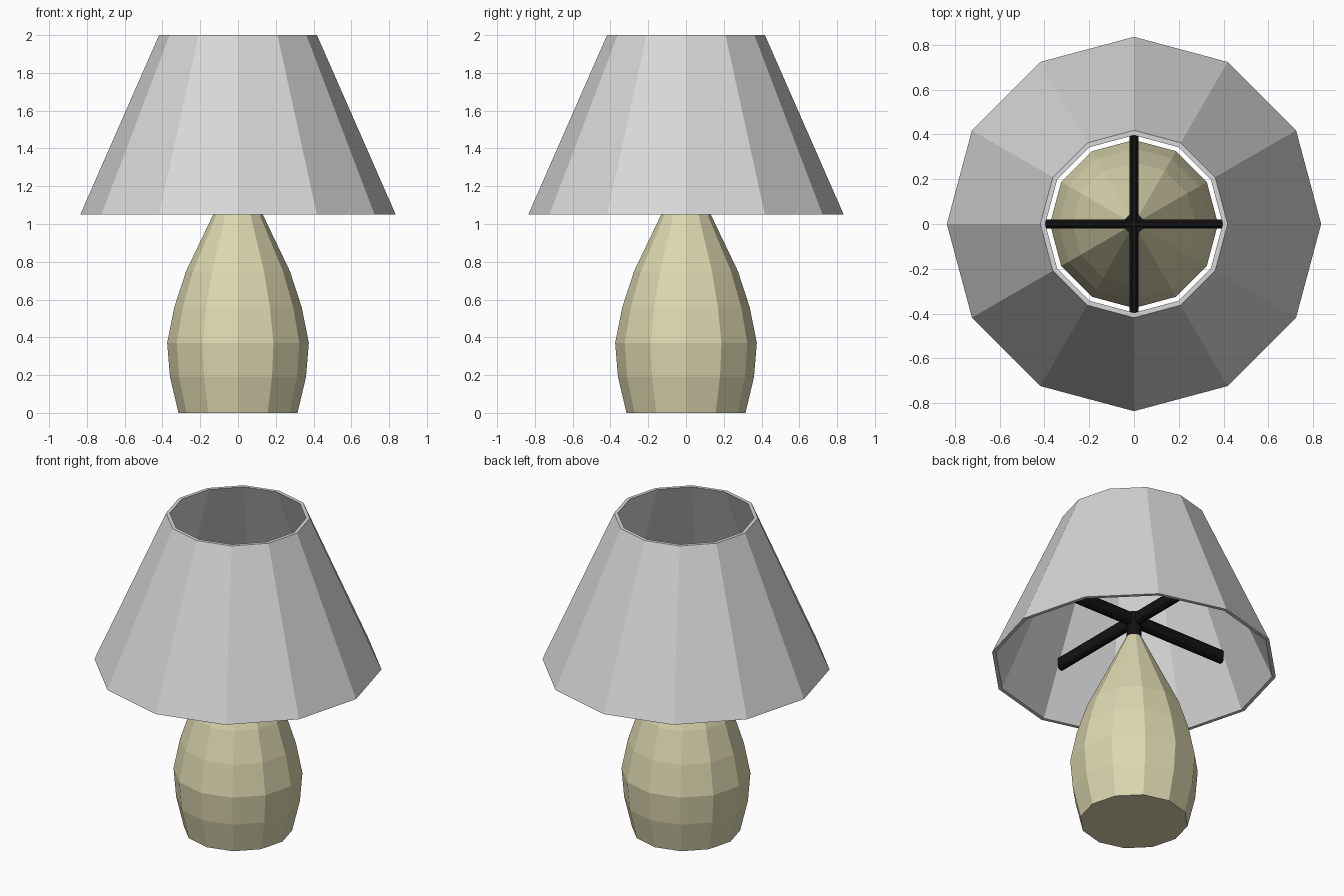
import bpy, bmesh, math

if "Cube" in bpy.data.objects:
    bpy.data.objects.remove(bpy.data.objects["Cube"])


def material(name, rgb):
    m = bpy.data.materials.new(name)
    m.diffuse_color = (*rgb, 1)
    m.use_nodes = True
    m.node_tree.nodes["Principled BSDF"].inputs["Base Color"].default_value = m.diffuse_color
    return m


def make_object(name, bm, mat):
    bmesh.ops.recalc_face_normals(bm, faces=bm.faces)
    me = bpy.data.meshes.new(name)
    bm.to_mesh(me)
    bm.free()
    me.materials.append(mat)
    ob = bpy.data.objects.new(name, me)
    bpy.context.collection.objects.link(ob)
    return ob


def lathe(name, profile, mat, sides=12, closed=False):
    """Turn (radius, z) points round z; cap the ends, or join them if closed."""
    bm = bmesh.new()
    rings = [[bm.verts.new((r * math.cos(math.tau * i / sides),
                            r * math.sin(math.tau * i / sides), z))
              for i in range(sides)] for r, z in profile]
    pairs = list(zip(rings, rings[1:]))
    if closed:
        pairs.append((rings[-1], rings[0]))
    else:
        bm.faces.new(rings[0])
        bm.faces.new(rings[-1])
    for a, b in pairs:
        for i in range(sides):
            j = (i + 1) % sides
            bm.faces.new((a[i], a[j], b[j], b[i]))
    return make_object(name, bm, mat)


def bar(name, length, width, height, chamfer, z, angle, mat):
    """Long bar with chamfered edges, centred on the lamp axis."""
    w, h, c = width / 2, height / 2, chamfer
    section = [(-w, c - h), (c - w, -h), (w - c, -h), (w, c - h),
               (w, h - c), (w - c, h), (c - w, h), (-w, h - c)]
    bm = bmesh.new()
    face = bm.faces.new([bm.verts.new((-length / 2, y, k)) for y, k in section])
    ext = bmesh.ops.extrude_face_region(bm, geom=[face], use_keep_orig=True)
    moved = [v for v in ext["geom"] if isinstance(v, bmesh.types.BMVert)]
    bmesh.ops.translate(bm, verts=moved, vec=(length, 0, 0))
    ob = make_object(name, bm, mat)
    ob.location.z = z
    ob.rotation_euler.z = angle
    return ob


cream = material("cream ceramic", (0.72, 0.68, 0.43))
grey = material("light grey fabric", (0.68, 0.68, 0.68))
black = material("black metal", (0.006, 0.006, 0.006))

# Faceted vase-shaped base
lathe("base", [(0.315, 0), (0.36, 0.19), (0.375, 0.37), (0.337, 0.56),
               (0.275, 0.75), (0.045, 1.23)], cream)

# Hollow tapered shade with a thin wall
lathe("shade", [(0.835, 1.05), (0.418, 2), (0.396, 2), (0.813, 1.05)],
      grey, closed=True)

# Post and crossed shade supports
lathe("post", [(0.043, 1.22), (0.043, 1.385)], black, sides=12)
for label, angle in (("x", 0), ("y", math.pi / 2)):
    bar("support_" + label, 1.32, 0.042, 0.085, 0.012, 1.345, angle, black)
